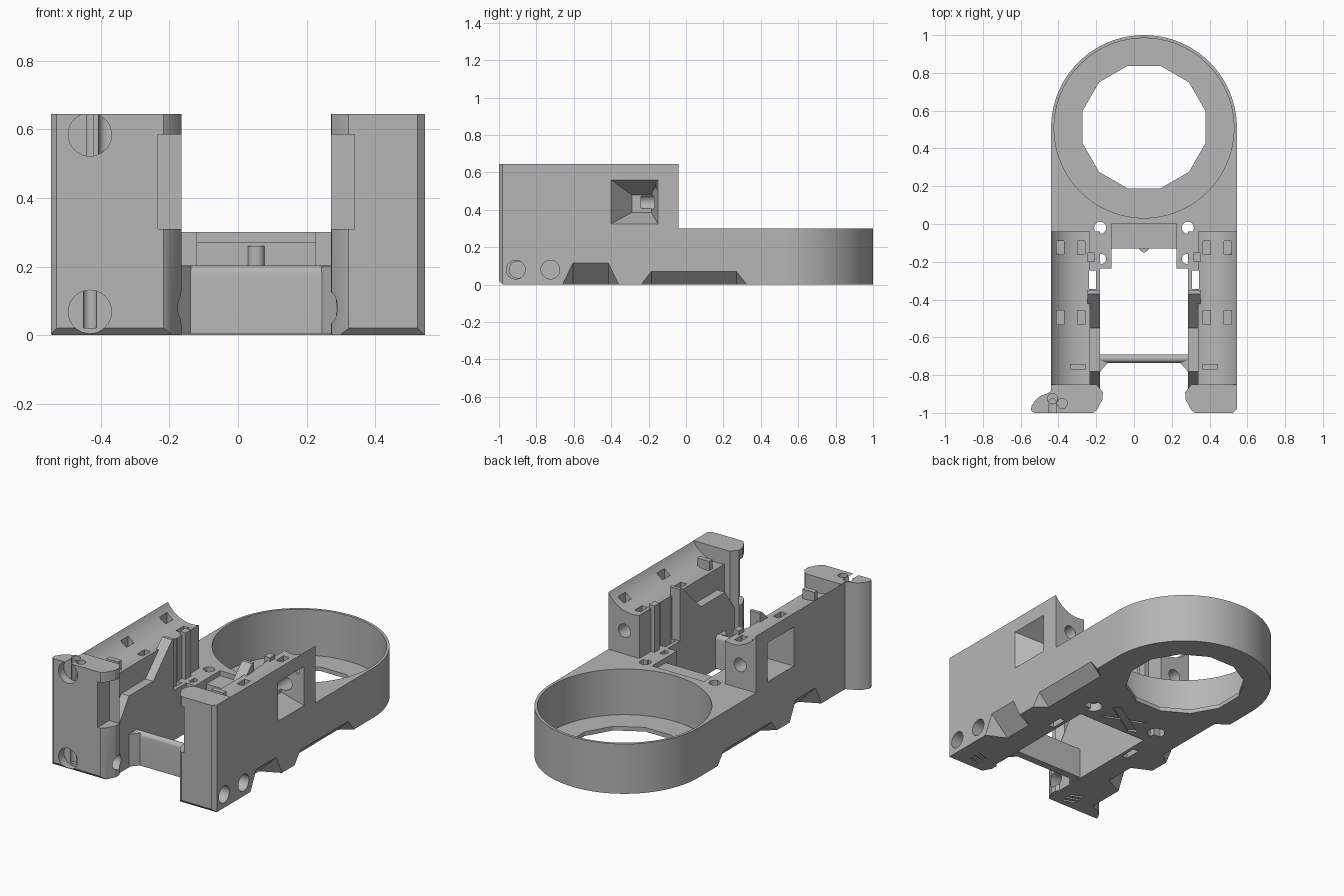
import bpy, bmesh, math
from mathutils import Vector

if "Cube" in bpy.data.objects:
    bpy.data.objects.remove(bpy.data.objects["Cube"])

MID, RING_Y, TOP, DECK = 0.053, 0.508, 0.645, 0.3

grey = bpy.data.materials.new("plain grey")
grey.use_nodes = True
grey.diffuse_color = (0.47, 0.47, 0.47, 1)
grey.node_tree.nodes["Principled BSDF"].inputs["Base Color"].default_value = (0.47, 0.47, 0.47, 1)


def finish(name, bm):
    bmesh.ops.recalc_face_normals(bm, faces=bm.faces)
    mesh = bpy.data.meshes.new(name)
    bm.to_mesh(mesh)
    bm.free()
    mesh.materials.append(grey)
    ob = bpy.data.objects.new(name, mesh)
    bpy.context.collection.objects.link(ob)
    return ob


def prism(name, pts, axis, a, b):
    """Extrude a 2D outline along the given axis from a to b."""
    def place(p, t):
        c = list(p)
        c.insert("xyz".index(axis), t)
        return c
    bm = bmesh.new()
    face = bm.faces.new([bm.verts.new(place(p, a)) for p in pts])
    ext = bmesh.ops.extrude_face_region(bm, geom=[face])["geom"]
    shift = Vector(place((0, 0), b - a))
    bmesh.ops.translate(bm, vec=shift, verts=[v for v in ext if isinstance(v, bmesh.types.BMVert)])
    return finish(name, bm)


def hull(name, pts):
    bm = bmesh.new()
    for p in pts:
        bm.verts.new(p)
    bmesh.ops.convex_hull(bm, input=bm.verts)
    return finish(name, bm)


def box(name, x0, x1, y0, y1, z0, z1):
    return prism(name, [(x0, y0), (x1, y0), (x1, y1), (x0, y1)], "z", z0, z1)


def circle(cx, cy, r, n=32, start=0.0, sweep=math.tau, closed=True):
    steps = n if closed else n - 1
    return [(cx + r * math.cos(start + sweep * i / steps),
             cy + r * math.sin(start + sweep * i / steps)) for i in range(n)]


def rod(axis, cx, cy, r, a, b, n=32, start=0.0):
    return prism("cutter", circle(cx, cy, r, n, start), axis, a, b)


def combine(target, other, op="DIFFERENCE"):
    mod = target.modifiers.new("combine", "BOOLEAN")
    mod.operation, mod.solver, mod.object = op, "EXACT", other
    other.hide_render = True
    bpy.context.view_layer.objects.active = target
    bpy.ops.object.modifier_apply(modifier=mod.name)
    bpy.data.objects.remove(other)


def smooth(ob):
    bpy.ops.object.select_all(action="DESELECT")
    ob.select_set(True)
    bpy.context.view_layer.objects.active = ob
    bpy.ops.object.shade_smooth_by_angle(angle=math.radians(25))


def edge_notch(s, y0, y1, h):
    """Sloped cut along the lower outer edge of one side."""
    out, inn = MID + s * 0.492, MID + s * (0.492 - h)
    far = MID + s * 0.55
    e = 0.055
    pts = [(inn, y0 + e, 0), (inn, y1 - e, 0), (inn, y0 + e, -0.05), (inn, y1 - e, -0.05)]
    for x in (out, far):
        pts += [(x, y0, 0), (x, y1, 0), (x, y0, -0.05), (x, y1, -0.05),
                (x, y0 + e, h), (x, y1 - e, h)]
    return hull("cutter", pts)


# Ring base: rounded end, bridge and screw tabs
outline = circle(MID, RING_Y, 0.492, 65, 0, math.pi, False)
outline += [(MID - 0.492, -0.04), (MID + 0.492, -0.04)]
base = prism("ring_base", outline, "z", 0, DECK)
combine(base, box("bridge", MID - 0.25, MID + 0.25, -0.13, 0.02, 0, DECK), "UNION")
for s in (-1, 1):
    combine(base, box("tab", MID + s * 0.173, MID + s * 0.273, -0.235, 0.01, 0.2, DECK), "UNION")
combine(base, rod("z", MID, -0.125, 0.025, 0.02, 0.26), "UNION")
combine(base, box("cutter", MID - 0.173, MID + 0.173, -0.3, 0, 0.27, 0.4))
combine(base, rod("z", MID, RING_Y, 0.476, 0.025, 0.5, 96))
combine(base, rod("z", MID, RING_Y + 0.005, 0.336, -0.1, 0.1, 12, math.pi / 12))
for s in (-1, 1):
    combine(base, rod("z", MID + s * 0.232, -0.02, 0.032, -0.1, 0.5))
    combine(base, rod("z", MID + s * 0.232, -0.02, 0.05, -0.1, 0.05))
    combine(base, rod("z", MID + s * 0.226, -0.185, 0.026, 0.1, 0.5))
    combine(base, edge_notch(s, -0.24, 0.325, 0.07))
    # crossed groove under the bridge
    combine(base, prism("cutter", [(MID - 0.14, -s * 0.06 - 0.02), (MID - 0.1, -s * 0.06 - 0.05),
                                   (MID + 0.14, s * 0.06 - 0.02), (MID + 0.1, s * 0.06 + 0.01)],
                        "z", -0.1, 0.012))
smooth(base)

# Two towers, mirrored about the middle line
for s, side in ((-1, "right"), (1, "left")):
    def X(u):
        return MID + s * u

    tower = box(side + "_tower", X(0.285), X(0.492), -0.87, -0.04, 0, TOP)

    # Front cap, with a rounded wing on one side only
    cap = [(X(0.25), -0.85), (X(0.218), -0.89), (X(0.22), -0.93), (X(0.25), -0.985), (X(0.27), -1)]
    if s < 0:
        cap += [(-0.53, -1), (-0.545, -0.985), (-0.543, -0.965), (-0.525, -0.935),
                (-0.495, -0.91), (-0.46, -0.897), (X(0.492), -0.885), (X(0.492), -0.85)]
    else:
        cap += [(X(0.47), -1), (X(0.492), -0.98), (X(0.492), -0.85)]
    combine(tower, prism("cap", cap, "z", 0, TOP), "UNION")

    # Channel along the top
    combine(tower, rod("y", X(0.333), 0.738, 0.185, -0.85, 0.1, 64))

    # Inner guide wall with sloping upper edge, and rear posts
    wall = [(-0.87, 0), (-0.87, 0.3), (-0.78, 0.43), (-0.55, 0.43), (-0.37, 0.61),
            (-0.35, 0.61), (-0.35, 0.3), (-0.04, 0.3), (-0.04, 0)]
    combine(tower, prism("wall", wall, "x", X(0.233), X(0.3)), "UNION")
    combine(tower, box("post", X(0.262), X(0.3), -0.2, -0.15, 0.2, 0.58), "UNION")
    combine(tower, box("cutter", X(0.254), X(0.29), -0.345, -0.245, -0.1, 0.8))

    # Corner pocket in the cap
    combine(tower, box("cutter", X(0.2), X(0.287), -1.1, -0.89, 0.31, 0.585))

    # Tapered side window leading to a rear bore
    window = [(X(u), y, z) for u, ys, zs in ((0.492, (-0.4, -0.15), (0.325, 0.56)),
                                             (0.52, (-0.4, -0.15), (0.325, 0.56)),
                                             (0.365, (-0.29, -0.185), (0.385, 0.48)))
              for y in ys for z in zs]
    combine(tower, hull("cutter", window))
    combine(tower, rod("y", X(0.385), 0.44, 0.04, -0.24, 0.1))

    # Small pockets in the channel and a stop peg
    for u in (0.333, 0.443):
        for y in (-0.125, -0.495):
            combine(tower, box("cutter", X(u - 0.02), X(u + 0.02), y - 0.036, y + 0.036, 0.51, 0.8))
    combine(tower, box("peg", X(0.31), X(0.39), -0.77, -0.74, 0.53, 0.61), "UNION")

    # Lower edge shaping
    combine(tower, edge_notch(s, -0.66, -0.36, 0.115))
    combine(tower, edge_notch(s, -0.24, 0.325, 0.07))
    combine(tower, prism("cutter", [(-1.01, -0.01), (-1.01, 0.03), (-0.97, -0.01)], "x", -0.7, 0.7))
    for i in range(3):
        y = -0.95 + 0.035 * i
        combine(tower, prism("cutter", [(X(0.31), y), (X(0.39), y + 0.03), (X(0.39), y + 0.045),
                                        (X(0.31), y + 0.015)], "z", -0.1, 0.012))

    # Bores
    if s > 0:
        combine(tower, rod("x", -0.91, 0.08, 0.05, 0.2, 0.7))
        combine(tower, rod("x", -0.725, 0.08, 0.05, 0.4, 0.7))
    else:
        combine(tower, rod("x", -0.9, 0.08, 0.045, -0.35, 0))
        for z in (0.585, 0.068):
            combine(tower, rod("y", -0.432, z, 0.063, -1.1, -0.95))
        for x, y in ((-0.432, -0.925), (-0.38, -0.95)):
            combine(tower, rod("z", x, y, 0.027, 0.5, 0.8))
        combine(tower, rod("z", -0.432, -0.945, 0.02, 0.02, 0.5))
    smooth(tower)

# Cross bar with a rounded top
bar = [(-0.735, 0.005), (-0.69, 0.005)] + circle(-0.7125, 0.18, 0.0225, 13, 0, math.pi, False)
smooth(prism("cross_bar", bar, "x", MID - 0.24, MID + 0.24))
for s in (-1, 1):
    prism("bar_gusset", [(MID + s * 0.24, -0.79), (MID + s * 0.24, -0.72), (MID + s * 0.19, -0.733)],
          "z", 0.005, 0.2)
